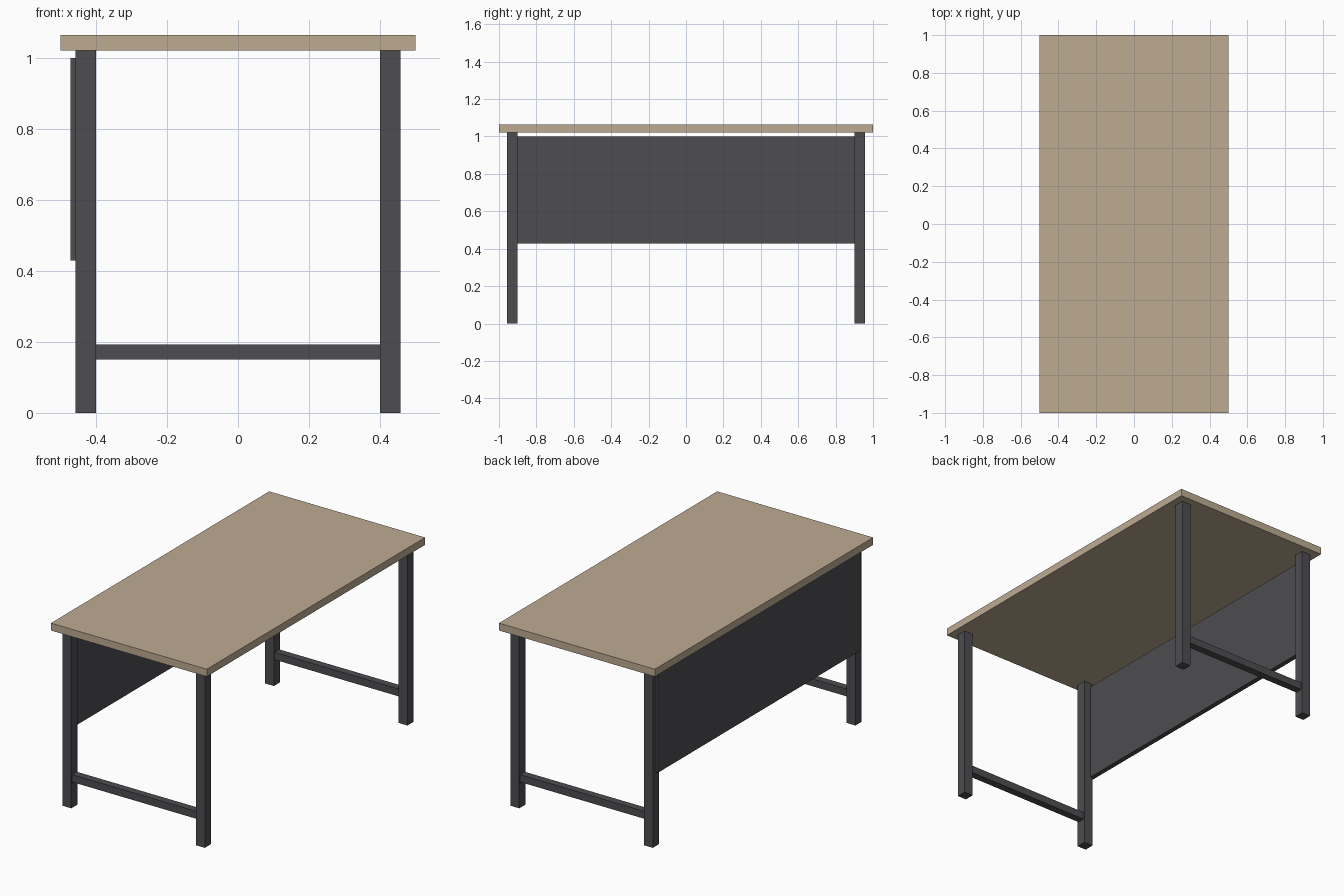
import bpy

cube = bpy.data.objects.get("Cube")
if cube:
    bpy.data.objects.remove(cube, do_unlink=True)


def make_material(name, colour):
    mat = bpy.data.materials.new(name)
    mat.use_nodes = True
    mat.diffuse_color = colour
    mat.node_tree.nodes["Principled BSDF"].inputs["Base Color"].default_value = colour
    return mat


wood = make_material("light wood", (0.51, 0.41, 0.29, 1))
metal = make_material("dark grey metal", (0.075, 0.073, 0.08, 1))


def box(name, centre, size, mat):
    bpy.ops.mesh.primitive_cube_add(size=1, location=centre)
    obj = bpy.context.object
    obj.name = name
    obj.scale = size
    bpy.ops.object.transform_apply(location=False, rotation=False, scale=True)
    obj.data.materials.append(mat)
    return obj


LEG = 0.057          # square tube width
LEG_X, LEG_Y = 0.4286, 0.9286
TOP_Z, TOP_T = 1.064, 0.043
UNDER = TOP_Z - TOP_T
RAIL = 0.043

# Table top
box("table_top", (0, 0, TOP_Z - TOP_T / 2), (1, 2, TOP_T), wood)

# End frames: two legs joined by a low rail
for y_sign, end in ((-1, "front"), (1, "back")):
    y = y_sign * LEG_Y
    for x_sign, side in ((-1, "right"), (1, "left")):
        box(f"{end}_{side}_leg", (x_sign * LEG_X, y, UNDER / 2), (LEG, LEG, UNDER), metal)
    box(f"{end}_rail", (0, y, 0.1715), (2 * LEG_X - LEG, RAIL, RAIL), metal)

# Modesty panel, running between the leg centres on the right side
box("modesty_panel", (-0.457, 0, 0.7145), (0.0286, 2 * LEG_Y, 0.571), metal)
